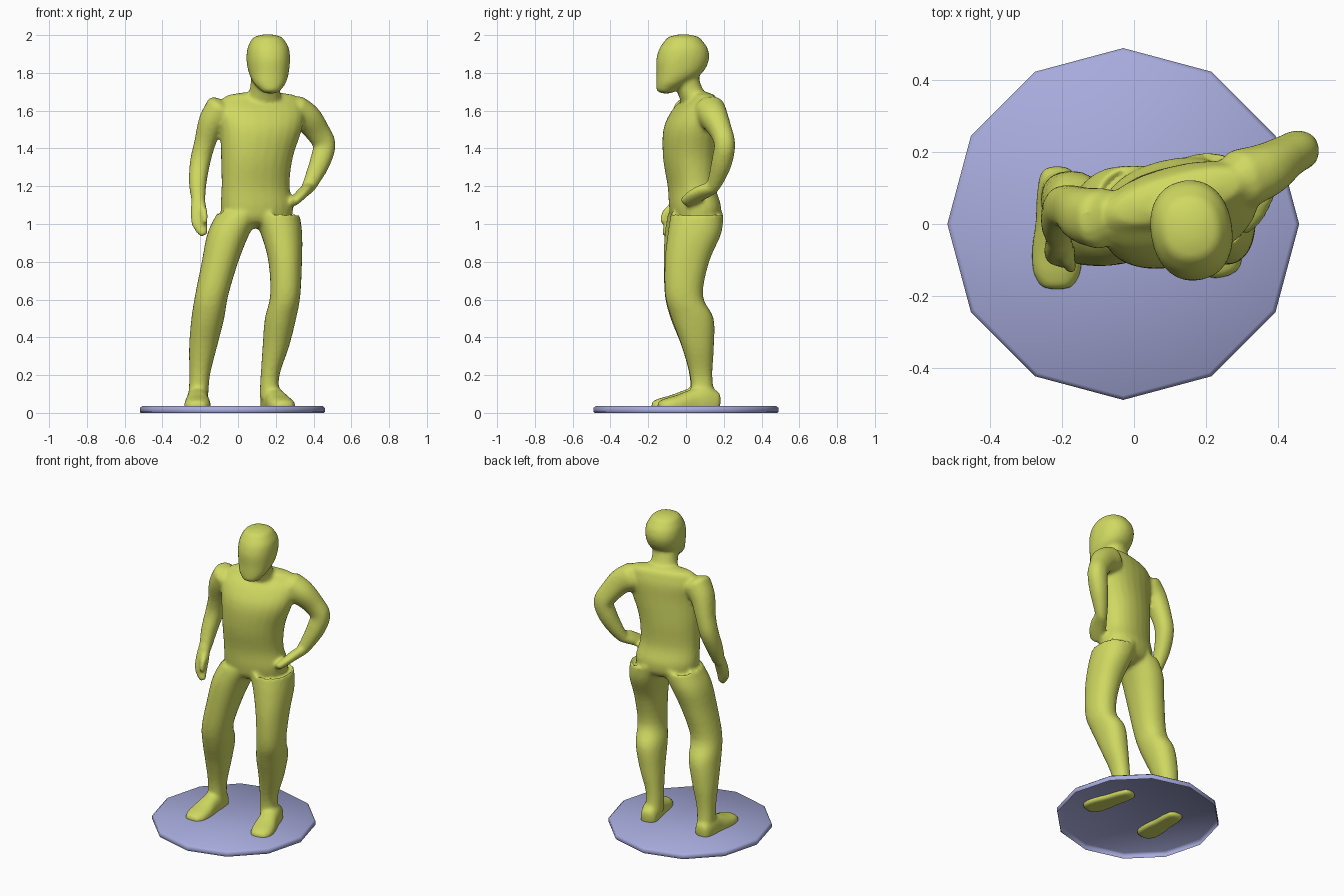
import bpy, bmesh, math
from mathutils import Vector

if "Cube" in bpy.data.objects:
    bpy.data.objects.remove(bpy.data.objects["Cube"])

def material(name, col):
    m = bpy.data.materials.new(name)
    m.diffuse_color = (*col, 1)
    m.use_nodes = True
    m.node_tree.nodes["Principled BSDF"].inputs["Base Color"].default_value = m.diffuse_color
    return m

def finish(name, bm, mat):
    bmesh.ops.recalc_face_normals(bm, faces=bm.faces)
    me = bpy.data.meshes.new(name)
    bm.to_mesh(me)
    bm.free()
    for p in me.polygons:
        p.use_smooth = True
    me.materials.append(mat)
    ob = bpy.data.objects.new(name, me)
    bpy.context.collection.objects.link(ob)
    return ob

def catmull(pts, n=4):
    """Smoothly resample a list of (x, y, z, half width, half depth)."""
    p = [Vector(q) for q in pts]
    p = [2 * p[0] - p[1]] + p + [2 * p[-1] - p[-2]]
    out = []
    for a, b, c, d in zip(p, p[1:], p[2:], p[3:]):
        for i in range(n):
            t = i / n
            out.append(0.5 * (2 * b + (c - a) * t + (2 * a - 5 * b + 4 * c - d) * t * t
                              + (3 * b - a - 3 * c + d) * t ** 3))
    return out + [p[-2]]

def loft(bm, pts, side=(1, 0, 0), axis=None, cap=0.5, power=2.2, floor=None, n=24):
    """Closed tube of superellipse sections; axis fixes the section plane."""
    q = catmull(pts)
    c = [Vector(v[:3]) for v in q]
    rings = []
    for i, v in enumerate(q):
        t = Vector(axis) if axis else c[min(i + 1, len(c) - 1)] - c[max(i - 1, 0)]
        t.normalize()
        rings.append((c[i], t, v[3], v[4]))
    def dome(r, s):
        o, t, a, b = r
        return [(o + t * s * cap * min(a, b) * h, t, a * k, b * k)
                for h, k in ((0.5, 0.87), (0.87, 0.5), (1, 0.15))]
    rings = dome(rings[0], -1)[::-1] + rings + dome(rings[-1], 1)
    loops = []
    for o, t, a, b in rings:
        u = Vector(side) - t * t.dot(Vector(side))
        u.normalize()
        w = t.cross(u)
        loop = []
        for k in range(n):
            x, y = math.cos(2 * math.pi * k / n), math.sin(2 * math.pi * k / n)
            e = 2 / power
            co = o + u * a * math.copysign(abs(x) ** e, x) + w * b * math.copysign(abs(y) ** e, y)
            if floor is not None:
                co.z = max(co.z, floor)
            loop.append(bm.verts.new(co))
        loops.append(loop)
    for r, s in zip(loops, loops[1:]):
        for k in range(n):
            bm.faces.new((r[k], r[(k + 1) % n], s[(k + 1) % n], s[k]))
    bm.faces.new(loops[0])
    bm.faces.new(loops[-1][::-1])

def yaw(deg):
    return (math.cos(math.radians(deg)), math.sin(math.radians(deg)), 0)

UP = (0, 0, 1)
skin = material("figure_green", (0.63, 0.69, 0.12))
base = material("base_blue", (0.39, 0.41, 0.72))
body = bmesh.new()

# torso, turned slightly to one side
loft(body, [(.10, .05, 1.04, .19, .125), (.10, .047, 1.10, .195, .13), (.093, .03, 1.2, .183, .12),
            (.10, .02, 1.35, .192, .135), (.122, .025, 1.5, .22, .135),
            (.122, .05, 1.6, .235, .11), (.122, .075, 1.665, .21, .07)], yaw(15), UP)
# neck
loft(body, [(.135, .07, 1.62, .1, .085), (.142, .02, 1.71, .08, .07), (.15, -.01, 1.8, .08, .07)],
     yaw(12), UP)
# head
loft(body, [(.172, -.105, 1.71, .055, .052), (.168, -.078, 1.745, .085, .08),
            (.163, -.035, 1.8, .105, .122), (.16, -.018, 1.87, .114, .14),
            (.16, -.013, 1.93, .109, .128), (.158, -.013, 1.97, .09, .1)], yaw(10), UP, cap=.38)

# legs
loft(body, [(.01, .035, 1.06, .12, .13), (-.05, .022, .95, .112, .135), (-.095, 0, .8, .097, .118),
            (-.14, -.012, .62, .088, .1), (-.16, .03, .5, .087, .112), (-.185, .062, .35, .074, .085),
            (-.203, .078, .2, .055, .06), (-.21, .085, .08, .052, .062)], axis=UP)
loft(body, [(.2, .06, 1.06, .125, .14), (.23, .045, .95, .11, .142), (.25, .005, .8, .089, .118),
            (.25, -.01, .62, .08, .1), (.225, .035, .5, .083, .112), (.2, .063, .35, .07, .085),
            (.17, .08, .2, .05, .06), (.165, .09, .08, .052, .062)], axis=UP)

# feet: heel, instep, ball, toe (along, half width, half height)
for heel, toe in (((-.213, .135), (-.215, -.165)), ((.165, .155), (.248, -.13))):
    h, d = Vector(heel), Vector(toe) - Vector(heel)
    loft(body, [(*(h + d * t), .012 + z * .5, w, z) for t, w, z in
                ((0, .05, .07), (.2, .058, .085), (.42, .06, .075), (.68, .07, .056), (.88, .068, .045),
                 (1, .052, .036))],
         yaw(math.degrees(math.atan2(d.y, d.x)) + 90), power=2.5, floor=.012)

# hanging arm with hand and thumb
loft(body, [(-.09, .015, 1.61, .085, .085), (-.14, .025, 1.54, .07, .078), (-.175, .045, 1.43, .057, .064),
            (-.2, .045, 1.33, .054, .058), (-.213, .005, 1.22, .047, .05),
            (-.21, -.04, 1.12, .036, .038)])
loft(body, [(-.21, -.045, 1.13, .036, .034), (-.208, -.075, 1.06, .045, .028),
            (-.203, -.095, 1.0, .042, .022), (-.182, -.11, .945, .024, .016)])
loft(body, [(-.195, -.065, 1.1, .02, .02), (-.178, -.11, 1.06, .018, .018), (-.175, -.125, 1.01, .014, .014)])

# bent arm with hand resting on the hip
loft(body, [(.3, .125, 1.6, .085, .085), (.365, .15, 1.56, .075, .078), (.42, .185, 1.49, .06, .066),
            (.457, .205, 1.42, .056, .06), (.435, .19, 1.33, .055, .055), (.4, .165, 1.25, .045, .045),
            (.37, .14, 1.19, .034, .036)], side=(0, 1, 0))
loft(body, [(.375, .145, 1.19, .036, .03), (.348, .09, 1.17, .05, .03), (.32, .035, 1.14, .05, .026),
            (.295, -.005, 1.115, .036, .022)], side=(.75, -.35, .55))

# fuse the limbs into one smooth skin
figure = finish("standing_figure", body, skin)
remesh = figure.modifiers.new("fuse", 'REMESH')
remesh.mode = 'VOXEL'
remesh.voxel_size = .011
remesh.use_smooth_shade = True
soft = figure.modifiers.new("soften", 'SMOOTH')
soft.factor = .5
soft.iterations = 7

# twelve-sided base, a shell open underneath
bm = bmesh.new()
rings = []
for r, z in ((.485, 0), (.49, .006), (.49, .026), (.478, .036)):
    rings.append([bm.verts.new((-.03 + r * math.cos(k * math.pi / 6), r * math.sin(k * math.pi / 6), z))
                  for k in range(12)])
for a, b in zip(rings, rings[1:]):
    for k in range(12):
        bm.faces.new((a[k], a[(k + 1) % 12], b[(k + 1) % 12], b[k]))
bm.faces.new(rings[-1])
finish("base_disc", bm, base)
